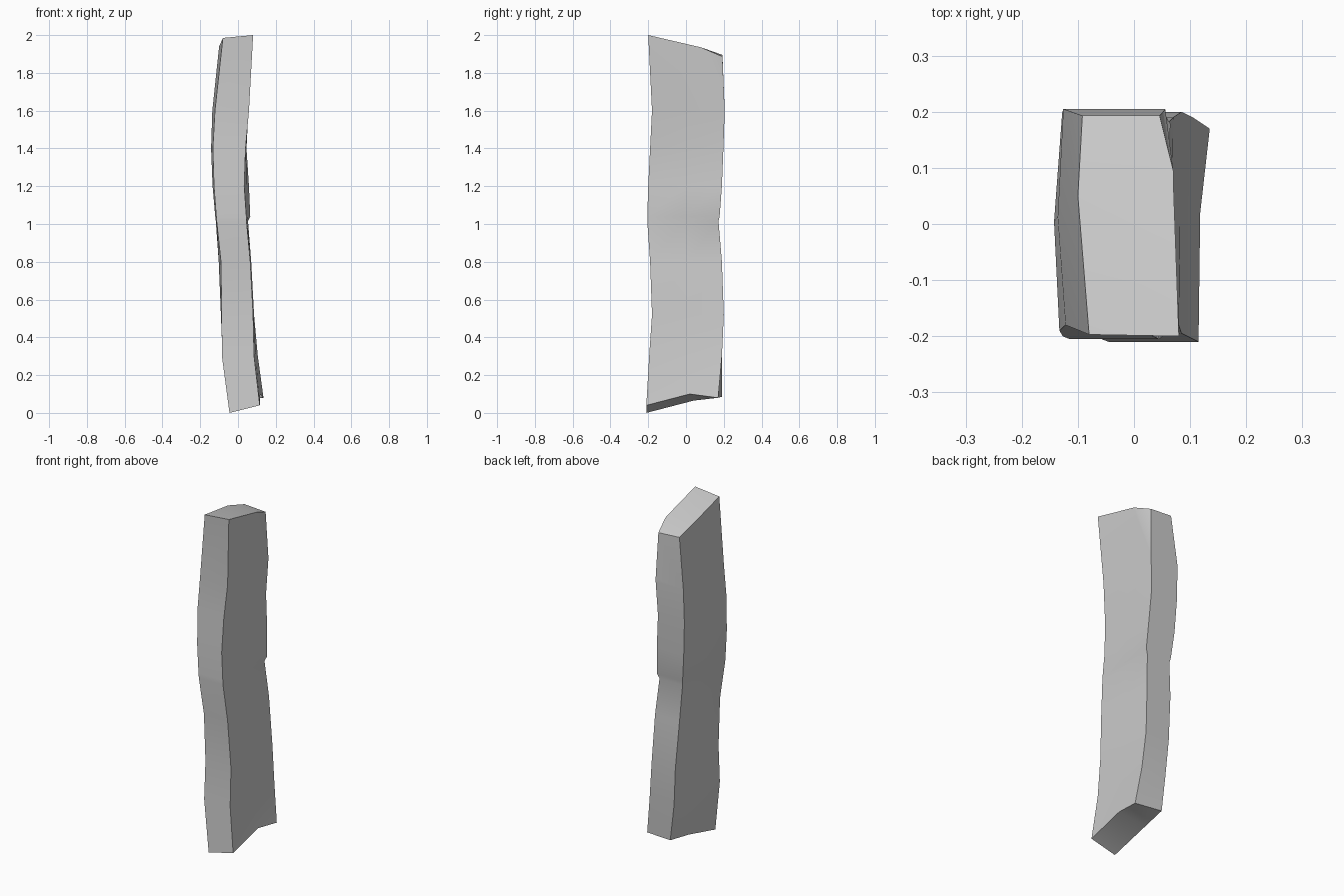
import bpy, bmesh, math
from mathutils import Vector

cube = bpy.data.objects.get("Cube")
if cube:
    bpy.data.objects.remove(cube, do_unlink=True)

# Weathered grey material
grey = bpy.data.materials.new("weathered grey")
grey.use_nodes = True
colour = (0.6, 0.6, 0.6, 1)
grey.diffuse_color = colour
grey.node_tree.nodes["Principled BSDF"].inputs["Base Color"].default_value = colour

# Sections up the plank: z, front y, back y, then x of the corners:
# front -x, front +x, back +x, back -x
sections = [
    (0.30, -.195, .19, -.085, .085, .105, -.055),
    (0.52, -.18, .20, -.087, .08, .085, -.07),
    (0.80, -.19, .19, -.09, .065, .07, -.09),
    (1.015, -.205, .172, -.113, .045, .053, -.098),
    (1.04, -.205, .178, -.115, .044, .065, -.102),
    (1.20, -.20, .19, -.127, .033, .058, -.118),
    (1.40, -.19, .198, -.133, .04, .045, -.128),
    (1.60, -.18, .205, -.122, .058, .055, -.126),
]


def ring(z, front, back, a, b, c, d):
    """Six points around the plank, with a middle point on each broad side."""
    mid = (front + back) / 2
    return [(a, front, z), (b, front, z), ((b + c) / 2, mid, z),
            (c, back, z), (d, back, z), ((a + d) / 2 - .012, mid, z)]


# Slanted broken ends
bottom = [(-.045, -.21, 0), (.115, -.21, .04), (.118, .02, .10),
          (.135, .17, .08), (-.03, .19, .085), (-.045, .04, .065)]
top = [(-.08, -.197, 1.985), (.08, -.2, 2), (.07, .08, 1.935),
       (.07, .193, 1.885), (-.092, .193, 1.895), (-.1, .05, 1.94)]
rings = [bottom] + [ring(*s) for s in sections] + [top]

bm = bmesh.new()
loops = [[bm.verts.new(p) for p in r] for r in rings]
for low, high in zip(loops, loops[1:]):
    for i in range(6):
        j = (i + 1) % 6
        bm.faces.new((low[i], low[j], high[j], high[i]))
bm.faces.new(loops[0][::-1])
bm.faces.new(loops[-1])
bmesh.ops.triangulate(bm, faces=[f for f in bm.faces if len(f.verts) > 4])

# Chipped upper corner
p, q, r = Vector((.07, .095, 1.93)), Vector((.045, .195, 1.89)), Vector((.056, .205, 1.61))
normal = (q - p).cross(r - p).normalized()
if normal.x < 0:
    normal.negate()
upper = [v for v in bm.verts if v.co.z > 1.58]
faces = [f for f in bm.faces if all(v in upper for v in f.verts)]
edges = {e for f in faces for e in f.edges}
# Only the corner above the chip's lowest point lies outside the plane
corner = loops[-1][3]
offset = (corner.co - p).dot(normal)
if offset > 0:
    split = bmesh.ops.bisect_plane(bm, geom=faces + list(edges) + upper,
                                   plane_co=p, plane_no=normal)
    for v in bm.verts:
        distance = (v.co - p).dot(normal)
        if v.co.z > 1.62 and v.co.y > .09 and distance > 0:
            v.co -= normal * distance

bmesh.ops.recalc_face_normals(bm, faces=bm.faces)
mesh = bpy.data.meshes.new("plank")
bm.to_mesh(mesh)
bm.free()
plank = bpy.data.objects.new("plank", mesh)
bpy.context.collection.objects.link(plank)
mesh.materials.append(grey)
bpy.context.view_layer.objects.active = plank
plank.select_set(True)
bpy.ops.object.shade_smooth_by_angle(angle=math.radians(30))
